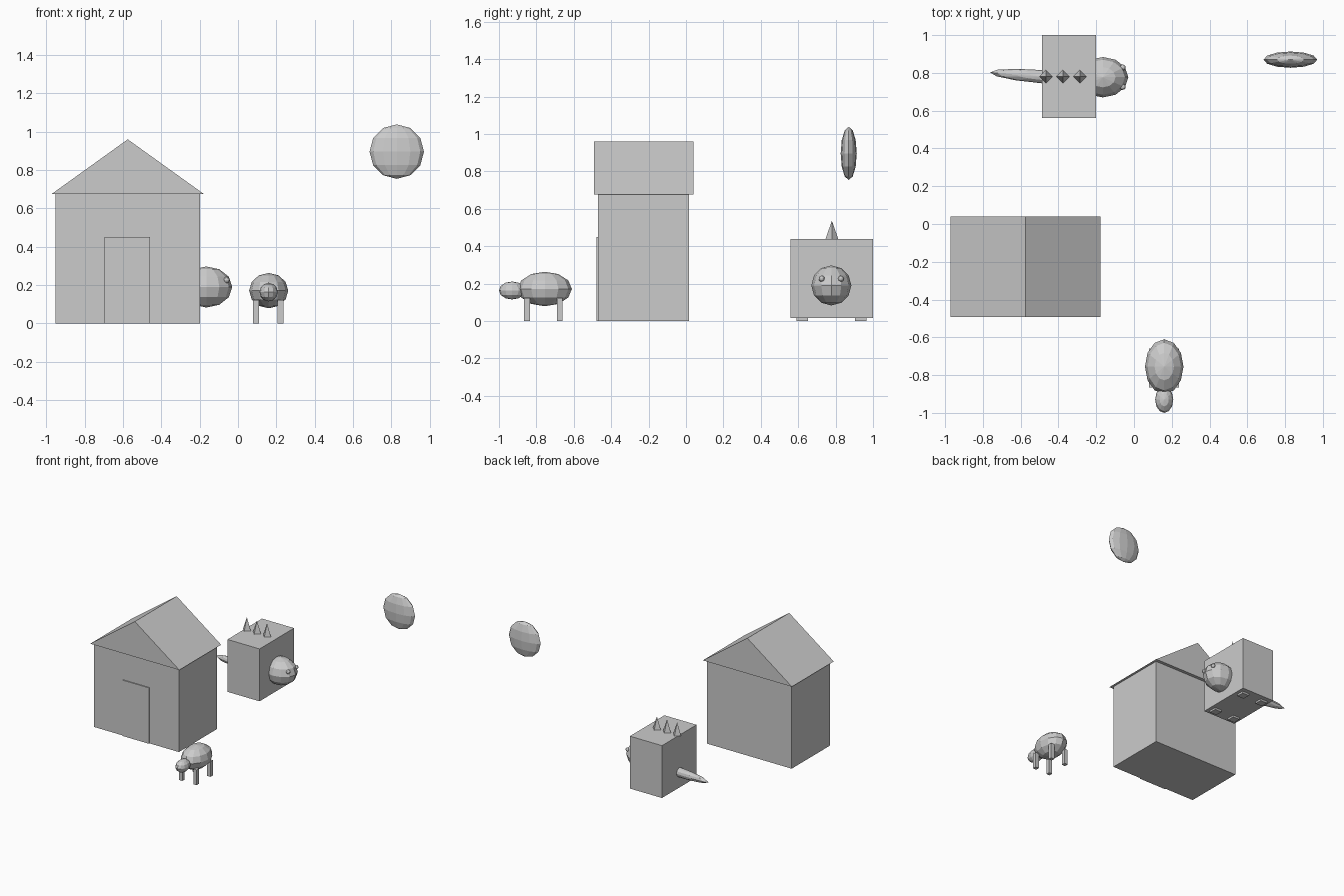
import bpy, bmesh
from mathutils import Matrix, Vector

cube = bpy.data.objects.get("Cube")
if cube:
    bpy.data.objects.remove(cube, do_unlink=True)

# Single flat colour
grey = bpy.data.materials.new("light_grey")
grey.use_nodes = True
colour = (0.6, 0.6, 0.6, 1)
grey.diffuse_color = colour
grey.node_tree.nodes["Principled BSDF"].inputs["Base Color"].default_value = colour


def finish(name, bm):
    bmesh.ops.recalc_face_normals(bm, faces=bm.faces)
    mesh = bpy.data.meshes.new(name)
    bm.to_mesh(mesh)
    bm.free()
    mesh.materials.append(grey)
    obj = bpy.data.objects.new(name, mesh)
    bpy.context.collection.objects.link(obj)
    return obj


def box(name, low, high):
    low, high = Vector(low), Vector(high)
    bm = bmesh.new()
    bmesh.ops.create_cube(bm, size=1, matrix=Matrix.Translation((low + high) / 2)
                          @ Matrix.Diagonal((high - low).to_4d()))
    return finish(name, bm)


def ellipsoid(name, centre, radii, turn=0):
    bm = bmesh.new()
    bmesh.ops.create_uvsphere(bm, u_segments=12, v_segments=6, radius=1,
                              matrix=Matrix.Translation(centre) @ Matrix.Rotation(turn, 4, "Z")
                              @ Matrix.Diagonal((*radii, 1)))
    return finish(name, bm)


def four_legs(name, centre, spread, half, top):
    for side, sx in (("left", 1), ("right", -1)):
        for end, sy in (("front", -1), ("back", 1)):
            x, y = centre[0] + sx * spread[0], centre[1] + sy * spread[1]
            box(f"{name}_{end}_{side}_leg", (x - half, y - half, 0), (x + half, y + half, top))


# House: walls, door plate and overhanging gable roof
box("house_walls", (-0.953, -0.47, 0), (-0.198, 0.015, 0.675))
box("house_door", (-0.695, -0.478, 0), (-0.46, -0.469, 0.45))
bm = bmesh.new()
gable = bm.faces.new([bm.verts.new(p) for p in
                      ((-0.972, -0.493, 0.675), (-0.178, -0.493, 0.675), (-0.575, -0.493, 0.96))])
sweep = bmesh.ops.extrude_face_region(bm, geom=[gable], use_keep_orig=True)
bmesh.ops.translate(bm, vec=(0, 0.533, 0),
                    verts=[v for v in sweep["geom"] if isinstance(v, bmesh.types.BMVert)])
finish("house_roof", bm)

# Small round animal in front of the house
ellipsoid("small_animal_body", (0.16, -0.755, 0.171), (0.102, 0.145, 0.092))
ellipsoid("small_animal_head", (0.16, -0.93, 0.163), (0.048, 0.07, 0.048))
four_legs("small_animal", (0.158, -0.762), (0.064, 0.088), 0.015, 0.123)

# Large boxy animal behind the house, facing +x
box("large_animal_body", (-0.486, 0.56, 0.015), (-0.2, 1.0, 0.437))
four_legs("large_animal", (-0.343, 0.778), (0.086, 0.156), 0.03, 0.05)
ellipsoid("large_animal_head", (-0.165, 0.777, 0.19), (0.135, 0.107, 0.107))
for side, y in (("left", 0.828), ("right", 0.726)):
    ellipsoid(f"large_animal_{side}_eye", (-0.06, y, 0.226), (0.016, 0.016, 0.016))
ellipsoid("large_animal_tail", (-0.486, 0.78, 0.14), (0.277, 0.035, 0.035), -0.08)

# Row of four-sided spikes on its back
for i in range(3):
    bm = bmesh.new()
    bmesh.ops.create_cone(bm, segments=4, radius1=0.035, radius2=0, depth=0.1, cap_ends=True,
                          matrix=Matrix.Translation((-0.467 + 0.09 * i, 0.78, 0.486)))
    bmesh.ops.remove_doubles(bm, verts=bm.verts, dist=0.0001)
    finish(f"back_spike_{i + 1}", bm)

# Flattened disc in the sky
ellipsoid("sky_disc", (0.828, 0.87, 0.896), (0.142, 0.043, 0.142))
